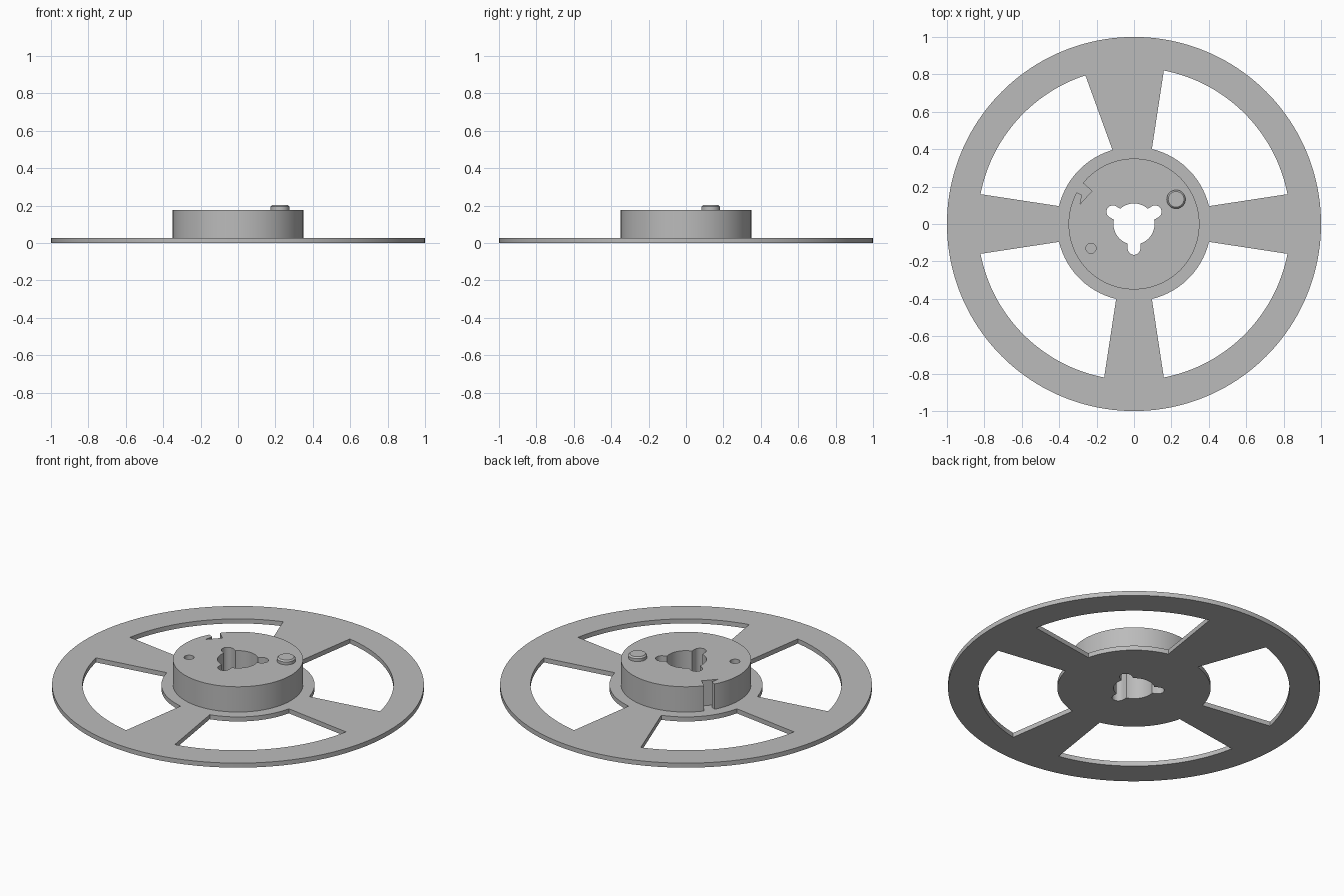
import bpy
import bmesh
from math import radians, cos, sin, sqrt, asin, degrees
from mathutils import Vector

default = bpy.data.objects.get("Cube")
if default:
    bpy.data.objects.remove(default)

PLATE = 0.027   # flange thickness
TOP = 0.177     # top of the hub

grey = bpy.data.materials.new("plain grey")
grey.use_nodes = True
colour = (0.5, 0.5, 0.5, 1)
grey.diffuse_color = colour
grey.node_tree.nodes["Principled BSDF"].inputs["Base Color"].default_value = colour


def arc(radius, start, end, steps, centre=(0, 0)):
    """Points along an arc, angles in degrees, both ends included."""
    points = []
    for i in range(steps + 1):
        a = radians(start + (end - start) * i / steps)
        points.append((centre[0] + radius * cos(a), centre[1] + radius * sin(a)))
    return points


def circle(radius, steps, centre=(0, 0)):
    return arc(radius, 0, 360, steps, centre)[:-1]


def prism(name, outline, bottom, top):
    """Extrude a closed outline straight up."""
    bm = bmesh.new()
    face = bm.faces.new([bm.verts.new((x, y, bottom)) for x, y in outline])
    grown = bmesh.ops.extrude_face_region(bm, geom=[face])["geom"]
    verts = [v for v in grown if isinstance(v, bmesh.types.BMVert)]
    bmesh.ops.translate(bm, verts=verts, vec=(0, 0, top - bottom))
    bmesh.ops.recalc_face_normals(bm, faces=bm.faces)
    mesh = bpy.data.meshes.new(name)
    bm.to_mesh(mesh)
    bm.free()
    mesh.materials.append(grey)
    obj = bpy.data.objects.new(name, mesh)
    bpy.context.collection.objects.link(obj)
    return obj


def activate(obj):
    bpy.ops.object.select_all(action="DESELECT")
    obj.select_set(True)
    bpy.context.view_layer.objects.active = obj


def cut(target, outline, bottom, top):
    """Subtract a prism from the target, then discard the cutter."""
    cutter = prism("cutter", outline, bottom, top)
    cutter.hide_render = True
    mod = target.modifiers.new("cut", "BOOLEAN")
    mod.operation = "DIFFERENCE"
    mod.solver = "EXACT"
    mod.object = cutter
    activate(target)
    bpy.ops.object.modifier_apply(modifier=mod.name)
    bpy.data.objects.remove(cutter)


def smooth(obj):
    activate(obj)
    bpy.ops.object.shade_smooth_by_angle(angle=radians(25))


def spindle_outline(bore=0.11, lobe=0.034, reach=0.131):
    """Round bore with three round-ended key slots."""
    half = degrees(asin(lobe / bore))
    points = []
    for direction in (30, 150, 270):
        a = radians(direction)
        centre = (reach * cos(a), reach * sin(a))
        points += arc(lobe, direction - 90, direction + 90, 14, centre)
        points += arc(bore, direction + half, direction + 120 - half, 16)
    return points


# Flange: thin disc with four windows, one window narrower beside its spoke
flange = prism("flange", circle(1, 160), 0, PLATE)
for quarter in range(4):
    base = quarter * 90
    inner_start, outer_start = base + 13.4, base + 11
    inner_end, outer_end = base + 76.6, base + 79
    if quarter == 1:
        inner_start, outer_start = base + 16.2, base + 18.1
    window = arc(0.836, outer_start, outer_end, 32)
    window += arc(0.412, inner_end, inner_start, 24)
    cut(flange, window, -0.1, 0.1)
cut(flange, spindle_outline(), -0.1, 0.1)
smooth(flange)

# Hub: cylinder with the spindle hole, a film-catching notch and a peg socket
hub = prism("hub", circle(0.35, 128), PLATE, TOP)
cut(hub, spindle_outline(), -0.1, 0.3)
notch = [(-0.273, 0.219), (-0.225, 0.176), (-0.288, 0.107),
         (-0.278, 0.155), (-0.31, 0.171), (-0.4, 0.22), (-0.33, 0.28)]
cut(hub, notch, -0.1, 0.3)
cut(hub, circle(0.027, 32, (-0.23, -0.13)), TOP - 0.06, 0.3)
smooth(hub)

# Locating peg: short stud with a bevelled top edge
peg = prism("locating_peg", circle(0.05, 48, (0.225, 0.132)), TOP, 0.202)
bm = bmesh.new()
bm.from_mesh(peg.data)
rim = [e for e in bm.edges if all(v.co.z > 0.2 for v in e.verts)]
bmesh.ops.bevel(bm, geom=rim, offset=0.008, segments=1, affect="EDGES")
bm.to_mesh(peg.data)
bm.free()
smooth(peg)
